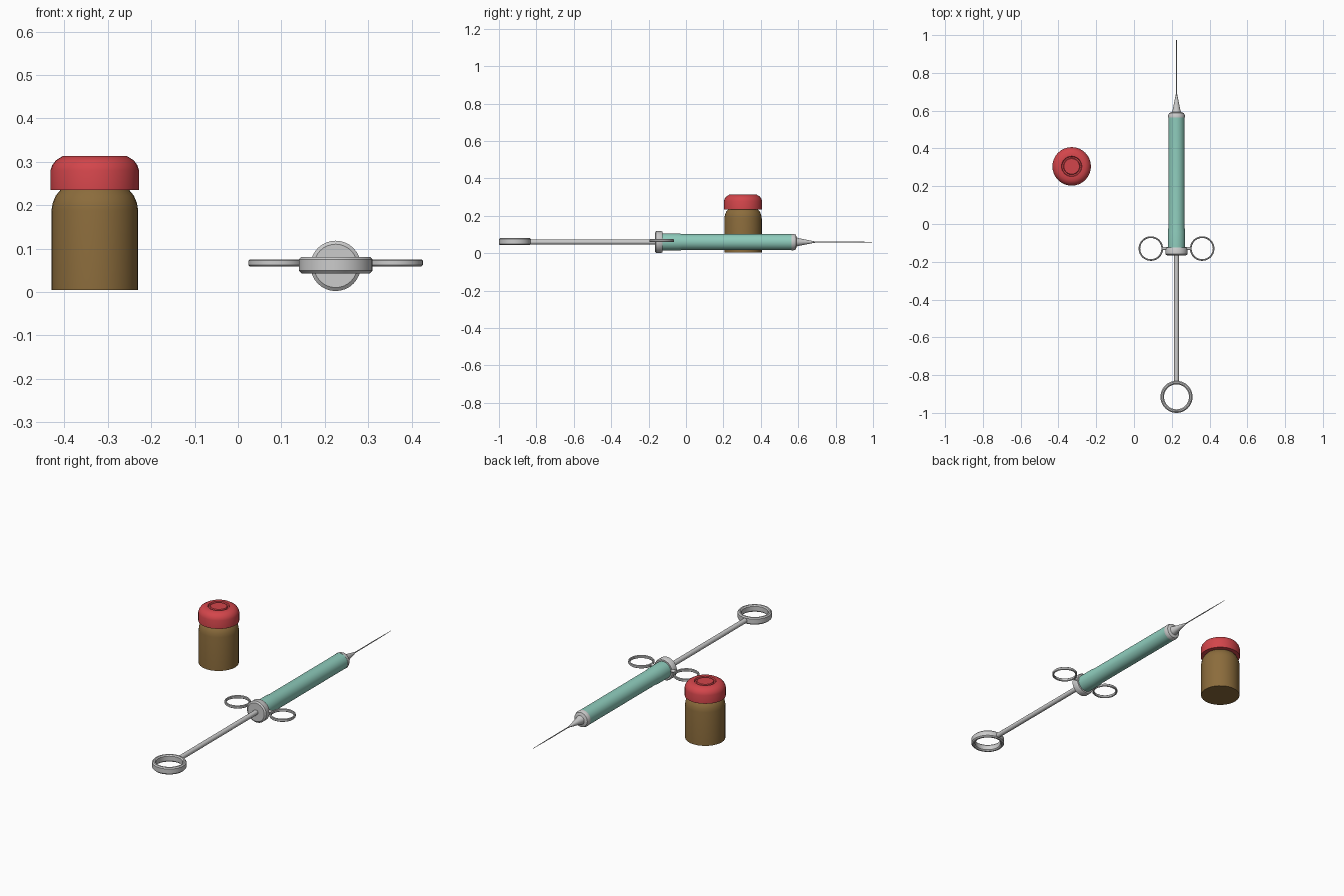
import bpy, math
from mathutils import Matrix, Vector

if "Cube" in bpy.data.objects:
    bpy.data.objects.remove(bpy.data.objects["Cube"])


def material(name, rgb):
    m = bpy.data.materials.new(name)
    m.diffuse_color = (*rgb, 1)
    m.use_nodes = True
    m.node_tree.nodes["Principled BSDF"].inputs["Base Color"].default_value = m.diffuse_color
    return m


def lathe(name, profile, place, sides=32, mat=None, closed=False):
    """Spin (radius, height) points about z; close the ends unless it is a loop."""
    verts, faces, rows = [], [], []
    for r, h in profile:
        rows.append(range(len(verts), len(verts) + sides))
        for i in range(sides):
            a = 2 * math.pi * i / sides
            verts.append((r * math.cos(a), r * math.sin(a), h))
    pairs = list(zip(rows, rows[1:]))
    if closed:
        pairs.append((rows[-1], rows[0]))
    else:
        faces += [tuple(reversed(rows[0])), tuple(rows[-1])]
    for a, b in pairs:
        for i in range(sides):
            j = (i + 1) % sides
            faces.append((a[i], a[j], b[j], b[i]))
    mesh = bpy.data.meshes.new(name)
    mesh.from_pydata(verts, [], faces)
    mesh.transform(place)
    ob = bpy.data.objects.new(name, mesh)
    bpy.context.collection.objects.link(ob)
    if mat:
        mesh.materials.append(mat)
    bpy.ops.object.select_all(action='DESELECT')
    ob.select_set(True)
    bpy.context.view_layer.objects.active = ob
    bpy.ops.object.shade_smooth_by_angle(angle=math.radians(35))
    return ob


def band(name, center, inner, outer, height, bevel):
    """Flat ring with chamfered edges."""
    h, b = height / 2, bevel
    prof = [(inner + b, -h), (outer - b, -h), (outer, -h + b), (outer, h - b),
            (outer - b, h), (inner + b, h), (inner, h - b), (inner, -h + b)]
    return lathe(name, prof, Matrix.Translation(center), 40, None, True)


brown = material("amber_glass", (0.26, 0.15, 0.045))
red = material("red_cap", (0.65, 0.06, 0.07))
green = material("mint_barrel", (0.27, 0.60, 0.50))

# Medicine vial
vial = Matrix.Translation((-0.33, 0.305, 0))
lathe("vial_body", [(0.1, 0.004), (0.1, 0.187), (0.097, 0.205), (0.09, 0.222),
                    (0.079, 0.235), (0.07, 0.245)], vial, mat=brown)
lathe("vial_cap", [(0.075, 0.235), (0.102, 0.235), (0.102, 0.28), (0.098, 0.292),
                   (0.09, 0.303), (0.074, 0.313), (0.054, 0.313), (0.051, 0.306),
                   (0.044, 0.306), (0.041, 0.313)], vial, mat=red)

# Syringe: lathe heights run along +y
AX, AZ = 0.225, 0.06
axis = Matrix.Translation((AX, 0, AZ)) @ Matrix.Rotation(-math.pi / 2, 4, 'X')
lathe("barrel", [(0.046, -0.13), (0.046, -0.04), (0.043, -0.02), (0.043, 0.575)],
      axis, mat=green)
lathe("flange", [(0.05, -0.166), (0.058, -0.16), (0.058, -0.132), (0.054, -0.125)], axis)
lathe("nozzle", [(0.044, 0.565), (0.044, 0.575), (0.039, 0.587), (0.024, 0.592),
                 (0.02, 0.605), (0.004, 0.685), (0.003, 0.70)], axis)
lathe("needle", [(0.0028, 0.69), (0.0028, 0.86), (0.001, 1.0)], axis, 12)
lathe("plunger_rod", [(0.013, -0.835), (0.013, -0.15)], axis, 20)

# Thumb ring and paired finger rings
band("thumb_ring", (AX, -0.915, 0.062), 0.066, 0.085, 0.038, 0.006)
for side, label in ((-1, "left"), (1, "right")):
    band(f"finger_ring_{label}", (AX + side * 0.136, -0.13, 0.067),
         0.056, 0.065, 0.016, 0.003)
    stub = Matrix.Translation((AX, -0.13, 0.067)) @ Matrix.Rotation(side * math.pi / 2, 4, 'Y')
    lathe(f"finger_ring_stub_{label}", [(0.008, 0.045), (0.008, 0.075)], stub, 16)
